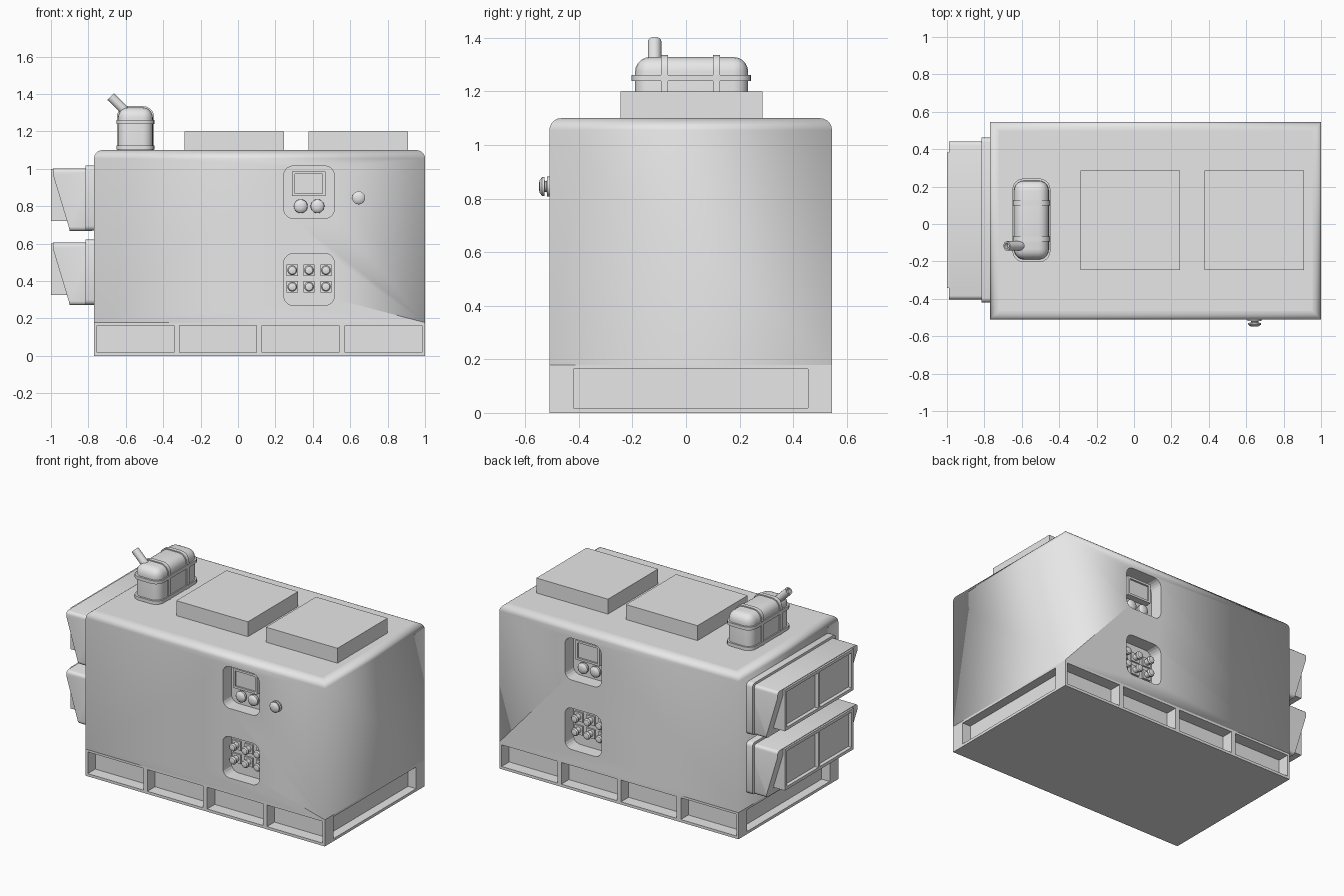
import bpy, bmesh, math
from mathutils import Vector

if "Cube" in bpy.data.objects:
    bpy.data.objects.remove(bpy.data.objects["Cube"])

grey = bpy.data.materials.new("plain grey")
grey.use_nodes = True
grey.diffuse_color = (0.8, 0.8, 0.8, 1)
grey.node_tree.nodes["Principled BSDF"].inputs["Base Color"].default_value = (0.8, 0.8, 0.8, 1)


def finish(name, bm, smooth=False):
    bmesh.ops.recalc_face_normals(bm, faces=bm.faces)
    mesh = bpy.data.meshes.new(name)
    bm.to_mesh(mesh)
    bm.free()
    mesh.materials.append(grey)
    obj = bpy.data.objects.new(name, mesh)
    bpy.context.collection.objects.link(obj)
    if smooth:
        bpy.ops.object.select_all(action='DESELECT')
        obj.select_set(True)
        bpy.context.view_layer.objects.active = obj
        bpy.ops.object.shade_smooth_by_angle(angle=math.radians(35))
    return obj


def bevel_edges(bm, rule, radius, segments):
    edges = [e for e in bm.edges if rule(e.verts[0].co, e.verts[1].co)]
    bmesh.ops.bevel(bm, geom=edges, offset=radius, segments=segments,
                    profile=0.5, affect='EDGES', clamp_overlap=True)


def along(axis):
    """Rule: edges parallel to one axis."""
    return lambda a, b: abs((b - a).normalized()[axis]) > 0.99


def box(name, x, y, z, rule=None, radius=0, segments=4):
    bm = bmesh.new()
    bmesh.ops.create_cube(bm, size=1)
    for v in bm.verts:
        v.co = [span[0] if c < 0 else span[1] for c, span in zip(v.co, (x, y, z))]
    if rule:
        bevel_edges(bm, rule, radius, segments)
    return finish(name, bm, bool(rule))


def lathe(name, base, direction, profile, sides=20):
    """Turned part: profile is (radius, height) along direction from base."""
    bm = bmesh.new()
    turn = Vector(direction).to_track_quat('Z', 'Y')
    rings = []
    for r, h in profile:
        ring = []
        for i in range(sides):
            a = math.tau * i / sides
            p = Vector((r * math.cos(a), r * math.sin(a), h))
            ring.append(bm.verts.new(Vector(base) + turn @ p))
        rings.append(ring)
    for low, high in zip(rings, rings[1:]):
        for i in range(sides):
            j = (i + 1) % sides
            bm.faces.new((low[i], low[j], high[j], high[i]))
    bm.faces.new(rings[0])
    bm.faces.new(rings[-1])
    return finish(name, bm, True)


def cut(obj, cutters):
    bpy.context.view_layer.objects.active = obj
    for c in cutters:
        c.hide_render = True
        mod = obj.modifiers.new("cut", 'BOOLEAN')
        mod.operation, mod.solver, mod.object = 'DIFFERENCE', 'EXACT', c
        bpy.ops.object.modifier_apply(modifier=mod.name)


def discard(objs):
    for o in objs:
        bpy.data.objects.remove(o)


X, Y = (-0.77, 1.0), (-0.51, 0.545)
BASE_TOP = 0.178

# Skid base with pockets on all four sides
base = box("skid_base", X, Y, (0, BASE_TOP))
pockets = []
for i in range(4):
    x0 = -0.755 + i * 0.442
    for y in ((Y[0] - 0.1, Y[0] + 0.08), (Y[1] - 0.08, Y[1] + 0.1)):
        pockets.append(box("pocket_cutter", (x0, x0 + 0.412), y, (0.018, 0.163)))
for x in ((X[0] - 0.1, X[0] + 0.06), (X[1] - 0.06, X[1] + 0.1)):
    pockets.append(box("pocket_cutter", x, (-0.42, 0.455), (0.018, 0.163)))
cut(base, pockets)
discard(pockets)

# Main housing: rounded top rim, softly shaded walls
housing = box("housing", X, Y, (BASE_TOP, 1.1),
              lambda a, b: a.z > 1 and b.z > 1, 0.045, 5)
housing.data.attributes.remove(housing.data.attributes["sharp_edge"]) \
    if "sharp_edge" in housing.data.attributes else None
for p in housing.data.polygons:
    p.use_smooth = abs(p.normal.z) < 0.99

# Recessed control panels, front and back
DEPTH = 0.09
recesses = []
for wall, out in ((Y[0], -1), (Y[1], 1)):
    for z in ((0.735, 1.015), (0.27, 0.547)):
        y = sorted((wall - out * DEPTH, wall + out * 0.1))
        c = box("recess_cutter", (0.245, 0.515), y, z, along(1), 0.05, 5)
        for p in c.data.polygons:
            p.use_smooth = False
        recesses.append(c)
cut(housing, recesses)
discard(recesses)

KNOB = ((0.02, 0), (0.02, 0.012), (0.034, 0.014), (0.037, 0.022),
        (0.036, 0.032), (0.027, 0.041), (0.012, 0.045))
BUTTON = ((0.02, 0), (0.02, 0.03), (0.026, 0.032), (0.026, 0.04),
          (0.02, 0.048), (0.008, 0.051))
for wall, out, side in ((Y[0], -1, "front"), (Y[1], 1, "back")):
    floor = wall - out * DEPTH
    near = floor + out * 0.045
    # Screen with a sunken face
    screen = box(side + "_screen", (0.29, 0.467), sorted((floor, near)), (0.855, 0.985))
    hollow = box("screen_cutter", (0.304, 0.453),
                 sorted((near - out * 0.012, near + out * 0.05)), (0.869, 0.971))
    cut(screen, [hollow])
    discard([hollow])
    for x in (0.335, 0.425):
        lathe(side + "_dial", (x, floor, 0.8), (0, out, 0), KNOB)
    # Button block
    for x in (0.29, 0.38, 0.47):
        for z in (0.37, 0.458):
            box(side + "_button_plate", (x - 0.03, x + 0.03),
                sorted((floor, floor + out * 0.012)), (z - 0.03, z + 0.03))
            lathe(side + "_button", (x, floor + out * 0.01, z), (0, out, 0), BUTTON)

# Stop knob on the front wall
lathe("stop_knob", (0.645, Y[0], 0.845), (0, -1, 0),
      ((0.037, 0), (0.037, 0.008), (0.02, 0.01), (0.02, 0.017), (0.035, 0.019),
       (0.035, 0.027), (0.024, 0.036), (0.01, 0.039)))

# Roof hatches
for x in (-0.285, 0.378):
    box("roof_hatch", (x, x + 0.53), (-0.245, 0.285), (1.09, 1.2))

# Roof tank with rims, straps and a slanted spout
box("tank", (-0.642, -0.455), (-0.19, 0.232), (1.09, 1.328),
    lambda a, b: max(a.z, b.z) > 1.3, 0.055, 5)
for z in (1.115, 1.25):
    box("tank_rim", (-0.65, -0.447), (-0.203, 0.243), (z - 0.011, z + 0.011),
        along(2), 0.058, 5)
for y in (-0.08, 0.113):
    box("tank_strap", (-0.648, -0.449), (y - 0.013, y + 0.013), (1.09, 1.335),
        lambda a, b: min(a.z, b.z) > 1.3 and along(1)(a, b), 0.058, 5)
lathe("tank_spout", (-0.57, -0.117, 1.277), (-0.77, 0, 0.76),
      ((0.025, 0), (0.025, 0.155), (0.016, 0.155), (0.016, 0.135)))

# Two louvred hoods on the right end
for name, dz in (("upper", 0), ("lower", -0.397)):
    box(name + "_hood_flange", (-0.815, -0.76), (-0.42, 0.462),
        (0.67 + dz, 1.018 + dz), along(0), 0.025, 3)
    bm = bmesh.new()
    outline = ((-0.78, 0.668), (-0.9, 0.668), (-0.905, 0.69), (-0.988, 0.965),
               (-0.988, 1.002), (-0.78, 1.002))
    face = bm.faces.new([bm.verts.new((x, -0.403, z + dz)) for x, z in outline])
    new = bmesh.ops.extrude_face_region(bm, geom=[face])["geom"]
    bmesh.ops.translate(bm, vec=(0, 0.845, 0),
                        verts=[v for v in new if isinstance(v, bmesh.types.BMVert)])
    bevel_edges(bm, lambda a, b: along(0)(a, b) and max(a.x, b.x) > -0.8, 0.02, 3)
    hood = finish(name + "_hood", bm, True)
    frame = box(name + "_vent_frame", (-1.0, -0.87), (-0.343, 0.383),
                (0.722 + dz, 0.998 + dz))
    cells = [box("vent_cutter", (-1.1, -0.975), y, (0.742 + dz, 0.978 + dz))
             for y in ((-0.323, 0.01), (0.03, 0.363))]
    cut(hood, cells)
    cut(frame, cells)
    discard(cells)
